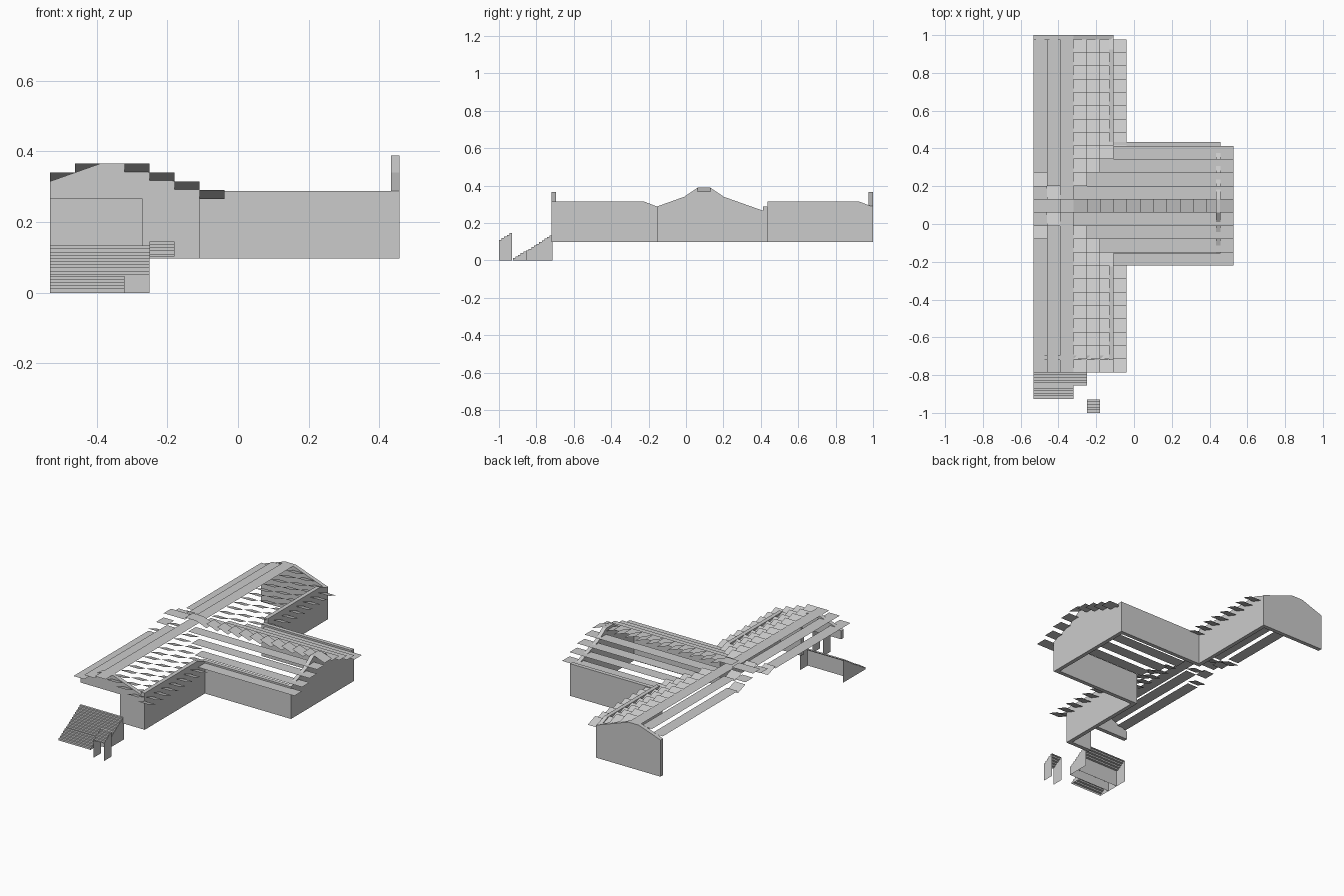
import bpy

if "Cube" in bpy.data.objects:
    bpy.data.objects.remove(bpy.data.objects["Cube"])

U = 0.0705            # plan grid unit
H = 0.025             # roof rise per unit
X0, Y0 = -0.532, -0.785
T = 0.024             # wall thickness
BASE = 0.097


def gx(i):
    return X0 + i * U


def gy(k):
    return Y0 + k * U


def make(name, verts, faces):
    me = bpy.data.meshes.new(name)
    me.from_pydata(verts, [], faces)
    me.update()
    ob = bpy.data.objects.new(name, me)
    bpy.context.collection.objects.link(ob)
    return ob


def quads(name, polys):
    """One mesh from loose polygons."""
    verts, faces = [], []
    for p in polys:
        faces.append(list(range(len(verts), len(verts) + len(p))))
        verts += p
    return make(name, verts, faces)


def wall(name, profile, axis, a, b):
    """Extrude a (horizontal, z) profile between a and b along the given axis."""
    n = len(profile)
    if axis == 'y':
        verts = [(h, c, z) for c in (a, b) for h, z in profile]
    else:
        verts = [(c, h, z) for c in (a, b) for h, z in profile]
    faces = [list(range(n)), list(range(2 * n - 1, n - 1, -1))]
    faces += [[i, i + n, (i + 1) % n + n, (i + 1) % n] for i in range(n)]
    if axis == 'x':
        faces = [f[::-1] for f in faces]
    return make(name, verts, faces)


def flat(xa, xb, ya, yb, z):
    return [(xa, ya, z), (xb, ya, z), (xb, yb, z), (xa, yb, z)]


def tilt_y(i, k, lo):
    """Tile falling towards +y."""
    a, b, c, d = gx(i), gx(i + 1), gy(k), gy(k + 1)
    return [(a, c, lo + H), (b, c, lo + H), (b, d, lo), (a, d, lo)]


def tilt_x(i, k, lo):
    """Tile falling towards +x."""
    a, b, c, d = gx(i), gx(i + 1), gy(k), gy(k + 1)
    return [(a, c, lo + H), (b, c, lo), (b, d, lo), (a, d, lo + H)]


# Main wing gables, the front one with a wide open doorway
slope = [(gx(6), BASE), (gx(6), 0.29), (gx(3), 0.365), (gx(2), 0.365), (gx(0), 0.315)]
wall("back_gable", slope + [(gx(0), BASE)], 'y', 0.976, 1.0)
wall("front_gable", slope + [(gx(0), 0.265), (-0.27, 0.265), (-0.27, BASE)],
     'y', -0.72, -0.72 + T)

# Main wing east walls either side of the cross wing
for name, a, b in (("east_wall_front", -0.72, -0.155), ("east_wall_back", 0.435, 0.995)):
    wall(name, [(a, BASE), (b, BASE), (b, 0.288), (b - U, 0.315), (a, 0.315)],
         'x', gx(6) - T, gx(6))

# Cross wing walls and gable
for name, y in (("wing_wall_front", -0.155), ("wing_wall_back", 0.435 - T)):
    wall(name, [(gx(6) - T, BASE), (0.457, BASE), (0.457, 0.288), (gx(6) - T, 0.288)],
         'y', y, y + T)
wall("wing_gable", [(-0.155, BASE), (0.435, BASE), (0.435, 0.288), (0.4135, 0.265),
                    (gy(14), 0.34), (gy(13), 0.388), (gy(12), 0.388), (gy(11), 0.34),
                    (-0.155, 0.288)], 'x', 0.457 - T, 0.457)

# West slope: level planks stepping up to the ridge, broken at the crossing
planks = [flat(gx(2), gx(3), gy(0), gy(25), 0.365)]
for i, (ka, kb), z in ((0, (10, 15), 0.328), (1, (11, 14), 0.353)):
    planks.append(flat(gx(i), gx(i + 1), gy(0), gy(ka), z))
    planks.append(flat(gx(i), gx(i + 1), gy(kb), gy(25), z))
quads("west_roof_planks", planks)

# East slope: four columns of cross-tilted tiles, cut away along the valleys
tiles = []
for c in range(4):
    for k in range(25):
        if not 11 - c <= k <= 13 + c:
            tiles.append(tilt_y(3 + c, k, 0.34 - c * H))
quads("east_roof_tiles", tiles)

# Crossing pieces on the west slope
cross = [tilt_y(0, 10, 0.315), tilt_y(0, 14, 0.315),
         tilt_y(1, 11, 0.34), tilt_y(1, 13, 0.34),
         flat(gx(0), gx(1), gy(11), gy(12), 0.353),
         flat(gx(0), gx(1), gy(13), gy(14), 0.353),
         flat(gx(0), gx(2), gy(12), gy(13), 0.378),
         flat(gx(2), gx(3), gy(12), gy(13), 0.39)]
quads("crossing_tiles", cross)

# Cross wing roof: level planks both sides of a tilted ridge
planks = []
for s in range(4):
    for k in (11 - s, 13 + s):
        planks.append(flat(gx(3 + s), gx(15), gy(k), gy(k + 1), 0.353 - s * H))
quads("wing_roof_planks", planks)
quads("wing_ridge_tiles", [tilt_x(i, 12, 0.365) for i in range(3, 15)])


def stairs(name, xa, xb, ya, z0, rise, foot=0.0):
    """Five-step open-bottomed flight, one grid unit deep, climbing to +y."""
    d = U / 5
    polys, prof, z = [], [(ya, 0.0)], foot
    for s in range(5):
        y, top = ya + s * d, z0 + s * rise
        polys.append([(xa, y, z), (xb, y, z), (xb, y, top), (xa, y, top)])
        polys.append(flat(xa, xb, y, y + d, top))
        prof += [(y, top), (y + d, top)]
        z = top
    prof.append((ya + U, 0.0))
    for x in (xa, xb):
        polys.append([(x, y, h) for y, h in prof])
    return quads(name, polys)


# Front steps: three flights in line, and a small separate one
R = 0.0089
stairs("lower_steps", gx(0), gx(3), gy(-2), 0.0115, R)
stairs("middle_steps", gx(0), gx(4), gy(-1), 0.053, R)
stairs("upper_steps", gx(0), gx(4), gy(0), 0.098, R)
stairs("small_steps", gx(4), gx(5), -1.0, 0.11, R, 0.103)
